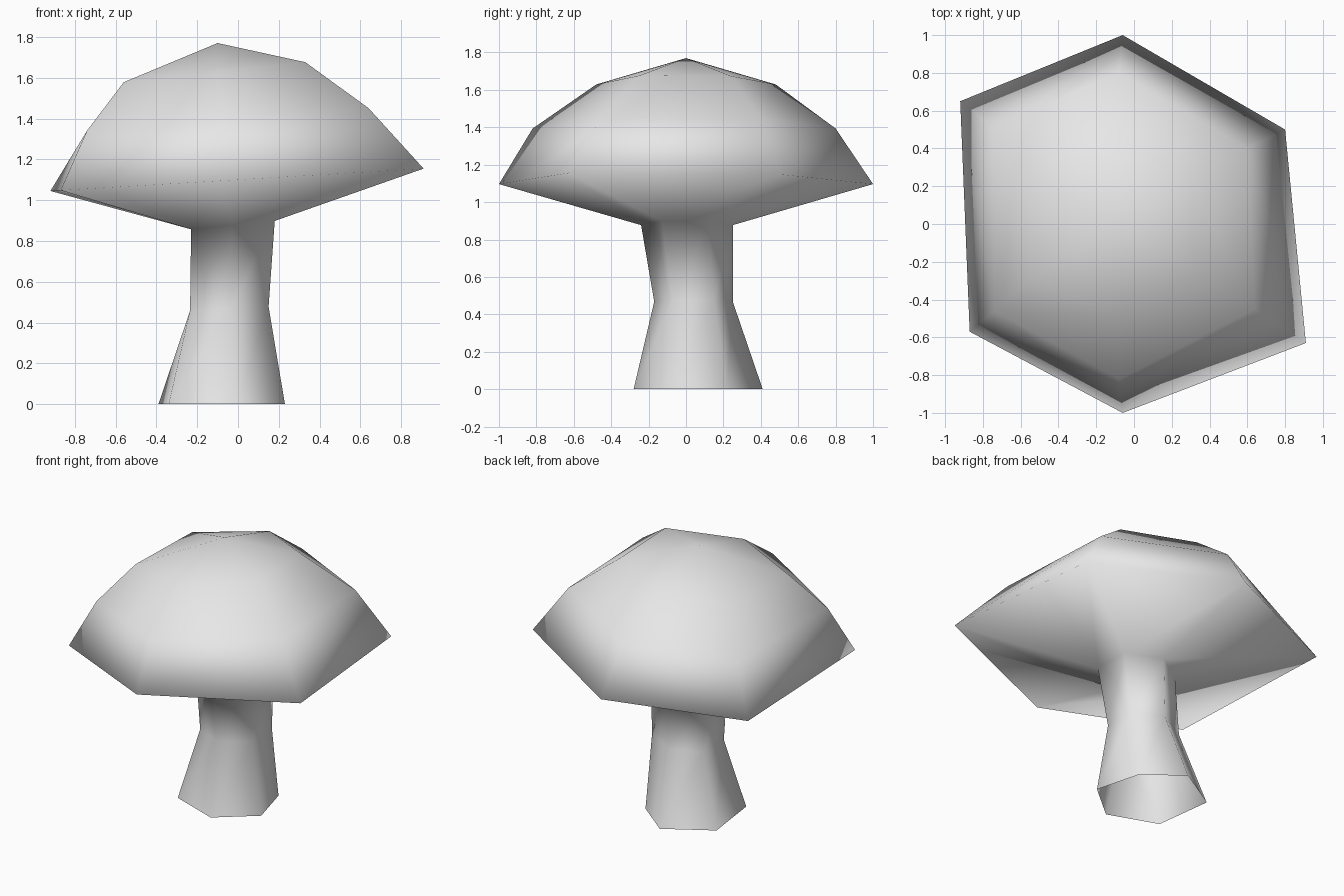
import bpy
import bmesh

if "Cube" in bpy.data.objects:
    bpy.data.objects.remove(bpy.data.objects["Cube"], do_unlink=True)

# One plain grey for the whole mushroom
grey = bpy.data.materials.new("plain_grey")
grey.use_nodes = True
grey.diffuse_color = (0.8, 0.8, 0.8, 1)
grey.node_tree.nodes["Principled BSDF"].inputs["Base Color"].default_value = (0.8, 0.8, 0.8, 1)

# Uneven six-sided cross-sections, bottom to top:
# (height at x = 0, tilt along x, corners counter-clockwise from the front)
RINGS = [
    # stem foot, waist and neck
    (0.00, 0.00, [(-.01, -.28), (.23, -.08), (.15, .22), (-.09, .41), (-.39, .23), (-.34, -.16)]),
    (0.47, 0.05, [(-.04, -.17), (.15, -.07), (.15, .15), (-.04, .25), (-.235, .15), (-.235, -.07)]),
    (0.88, 0.10, [(-.03, -.24), (.18, -.13), (.18, .12), (-.03, .25), (-.23, .12), (-.23, -.12)]),
    # cap rim, shoulder and crown
    (1.10, 0.06, [(-.06, -1.0), (.91, -.63), (.80, .50), (-.06, 1.0), (-.92, .65), (-.87, -.57)]),
    (1.40, 0.08, [(-.08, -.82), (.64, -.45), (.60, .40), (-.08, .80), (-.74, .51), (-.74, -.46)]),
    (1.64, 0.11, [(-.10, -.48), (.33, -.25), (.31, .24), (-.10, .48), (-.54, .28), (-.56, -.30)]),
]
APEX = (-.10, 0, 1.77)

# Skin the cross-sections into one surface, open under the stem
bm = bmesh.new()
loops = [[bm.verts.new((x, y, h + tilt * x)) for x, y in corners]
         for h, tilt, corners in RINGS]
for low, high in zip(loops, loops[1:]):
    for i in range(6):
        j = (i + 1) % 6
        bm.faces.new((low[i], low[j], high[j], high[i]))

# Close the cap with a fan to the peak
apex = bm.verts.new(APEX)
for i in range(6):
    bm.faces.new((loops[-1][i], loops[-1][(i + 1) % 6], apex))

# Smooth shading runs across the stem, underside and rim
for face in bm.faces:
    face.smooth = True

mesh = bpy.data.meshes.new("mushroom")
bm.to_mesh(mesh)
bm.free()
mesh.materials.append(grey)
mushroom = bpy.data.objects.new("mushroom", mesh)
bpy.context.collection.objects.link(mushroom)
